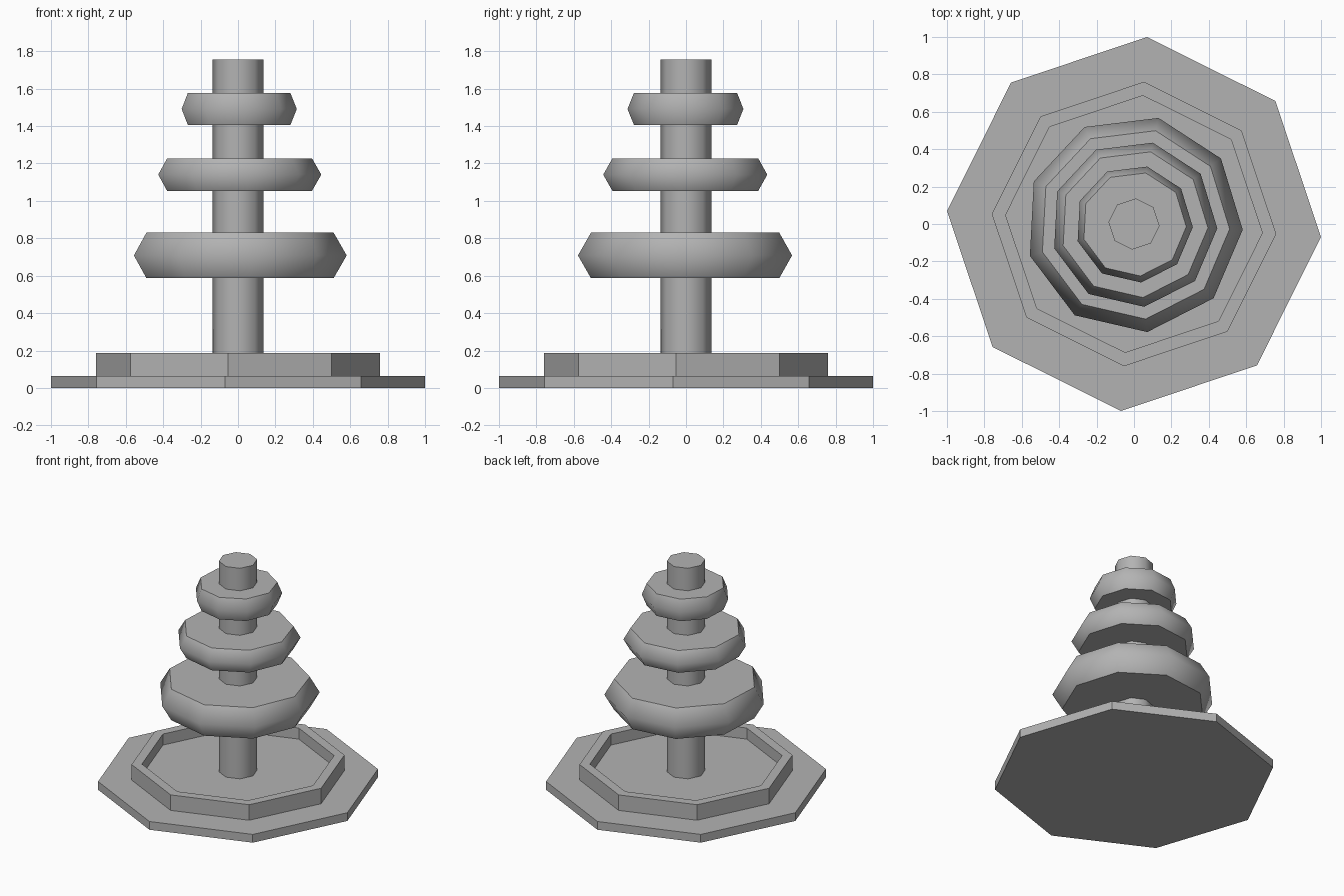
import bpy
import bmesh
from math import cos, sin, radians

cube = bpy.data.objects.get("Cube")
if cube:
    bpy.data.objects.remove(cube, do_unlink=True)

STONE = (0.45, 0.45, 0.45, 1.0)
stone = bpy.data.materials.new("grey stone")
stone.use_nodes = True
stone.diffuse_color = STONE
stone.node_tree.nodes["Principled BSDF"].inputs["Base Color"].default_value = STONE


def turned(name, profile, sides, turn, smooth=False):
    """Stack polygon rings along a (radius, height) profile and cap both ends."""
    bm = bmesh.new()
    rings = []
    for radius, z in profile:
        angles = [radians(turn + 360 * i / sides) for i in range(sides)]
        rings.append([bm.verts.new((radius * cos(a), radius * sin(a), z)) for a in angles])
    for low, high in zip(rings, rings[1:]):
        for i in range(sides):
            j = (i + 1) % sides
            face = bm.faces.new((low[i], low[j], high[j], high[i]))
            face.smooth = smooth
    caps = [bm.faces.new(rings[0][::-1]), bm.faces.new(rings[-1])]
    # Flat caps with crisp rims
    for cap in caps:
        for edge in cap.edges:
            edge.smooth = False
    mesh = bpy.data.meshes.new(name)
    bm.to_mesh(mesh)
    bm.free()
    mesh.materials.append(stone)
    obj = bpy.data.objects.new(name, mesh)
    bpy.context.collection.objects.link(obj)
    return obj


FLOOR = 0.10
TURN = -4

# Wide octagonal plinth
turned("plinth", [(1.002, 0), (1.002, 0.065)], 8, TURN)

# Basin: outer wall, rim, inner wall and floor
turned("basin", [(0.762, 0.065), (0.762, 0.187), (0.688, 0.187), (0.688, FLOOR)], 8, TURN)

# Central column
turned("column", [(0.137, FLOOR), (0.137, 1.755)], 8, TURN, smooth=True)

# Three bevelled tiers: rim radius, middle radius, bottom, top
tiers = {
    "lower_tier": (0.512, 0.582, 0.587, 0.83),
    "middle_tier": (0.396, 0.446, 1.053, 1.228),
    "upper_tier": (0.28, 0.315, 1.405, 1.578),
}
for name, (rim, middle, bottom, top) in tiers.items():
    profile = [(rim, bottom), (middle, (bottom + top) / 2), (rim, top)]
    turned(name, profile, 9, -3, smooth=True)
